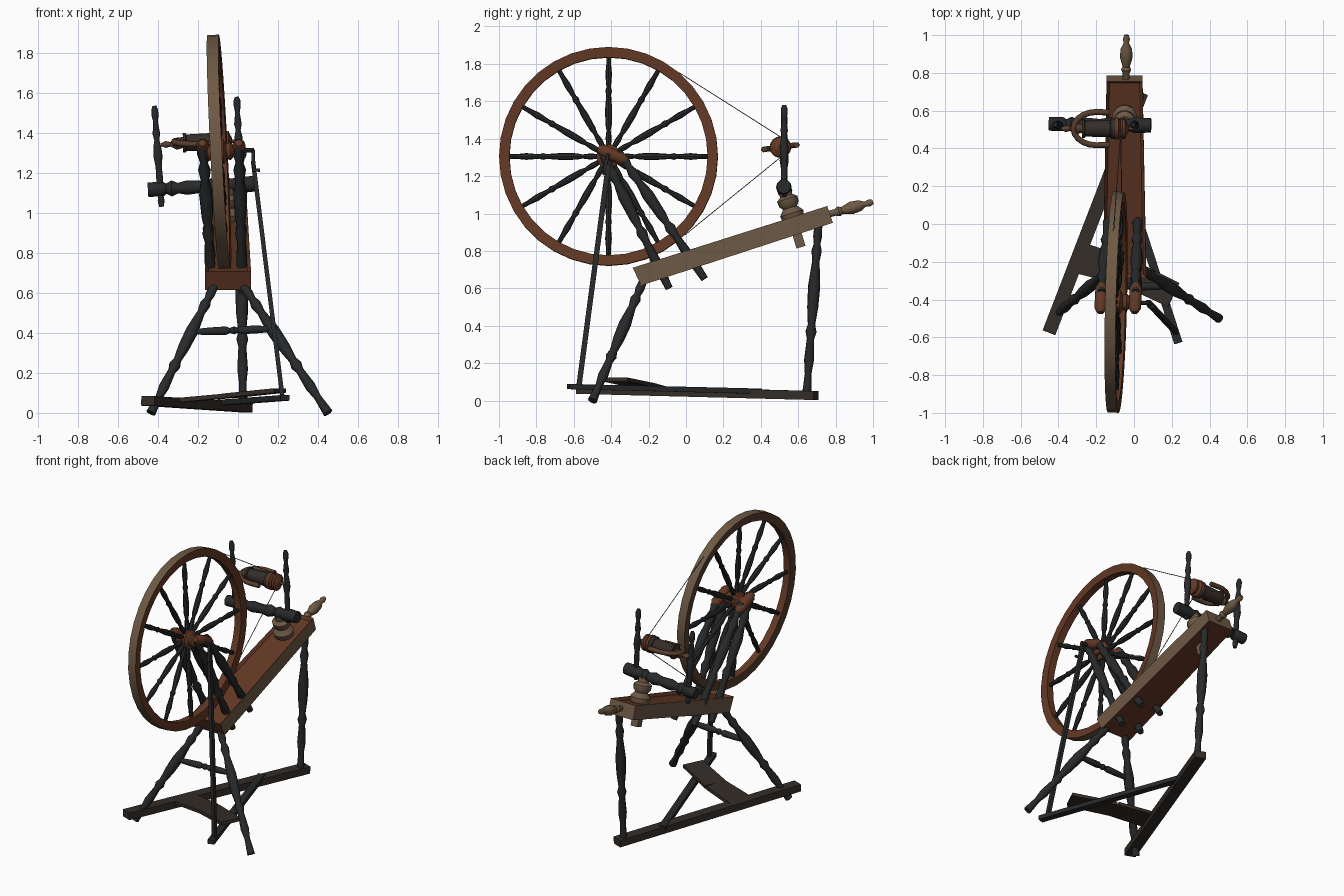
import bpy, bmesh, math
from mathutils import Vector, Matrix

if "Cube" in bpy.data.objects:
    bpy.data.objects.remove(bpy.data.objects["Cube"])


def mat(name, c):
    m = bpy.data.materials.new(name)
    m.diffuse_color = (*c, 1)
    m.use_nodes = True
    m.node_tree.nodes["Principled BSDF"].inputs["Base Color"].default_value = m.diffuse_color
    return m


CHAR = mat("charcoal wood", (0.021, 0.022, 0.023))
RUST = mat("rust brown wood", (0.125, 0.040, 0.018))
TAN = mat("worn tan wood", (0.155, 0.100, 0.058))
WALNUT = mat("walnut wood", (0.095, 0.048, 0.026))
DARK = mat("dark brown wood", (0.034, 0.026, 0.021))
CORD = mat("grey cord", (0.12, 0.11, 0.10))


def finish(name, bm, mats, smooth=True):
    bmesh.ops.recalc_face_normals(bm, faces=bm.faces)
    me = bpy.data.meshes.new(name)
    bm.to_mesh(me)
    bm.free()
    for m in mats:
        me.materials.append(m)
    ob = bpy.data.objects.new(name, me)
    bpy.context.collection.objects.link(ob)
    if smooth:
        bpy.ops.object.select_all(action='DESELECT')
        ob.select_set(True)
        bpy.context.view_layer.objects.active = ob
        bpy.ops.object.shade_smooth_by_angle(angle=math.radians(40))
    return ob


def add_lathe(bm, p0, p1, prof, seg=10):
    """Turned part from p0 to p1; prof is (fraction along, radius)."""
    p0, p1 = Vector(p0), Vector(p1)
    d = p1 - p0
    q = d.to_track_quat('Z', 'Y')
    rings = []
    for t, r in prof:
        rings.append([bm.verts.new(p0 + d * t + q @ Vector((r * math.cos(a), r * math.sin(a), 0)))
                      for a in [2 * math.pi * i / seg for i in range(seg)]])
    for a, b in zip(rings, rings[1:]):
        for i in range(seg):
            j = (i + 1) % seg
            bm.faces.new((a[i], a[j], b[j], b[i]))
    bm.faces.new(rings[0])
    bm.faces.new(rings[-1])


def lathe(name, p0, p1, prof, m, seg=10):
    bm = bmesh.new()
    add_lathe(bm, p0, p1, prof, seg)
    return finish(name, bm, [m])


def bar(name, p0, p1, w, h, m, w1=None):
    """Rectangular bar along p0-p1, optionally tapering in width."""
    p0, p1 = Vector(p0), Vector(p1)
    d = (p1 - p0).normalized()
    up = Vector((0, 0, 1)) if abs(d.z) < 0.8 else Vector((0, 1, 0))
    side = d.cross(up).normalized()
    up = side.cross(d)
    bm = bmesh.new()
    ends = []
    for p, ww in ((p0, w), (p1, w1 or w)):
        ends.append([bm.verts.new(p + side * sx * ww / 2 + up * sz * h / 2)
                     for sx, sz in ((-1, -1), (1, -1), (1, 1), (-1, 1))])
    a, b = ends
    bm.faces.new(a)
    bm.faces.new(b)
    for i in range(4):
        bm.faces.new((a[i], a[(i + 1) % 4], b[(i + 1) % 4], b[i]))
    return finish(name, bm, [m], False)


def tube(name, pts, r, m):
    cu = bpy.data.curves.new(name, 'CURVE')
    cu.dimensions = '3D'
    cu.bevel_depth, cu.bevel_resolution = r, 1
    cu.use_fill_caps = True
    sp = cu.splines.new('POLY')
    sp.points.add(len(pts) - 1)
    for p, co in zip(sp.points, pts):
        p.co = (*co, 1)
    cu.materials.append(m)
    ob = bpy.data.objects.new(name, cu)
    bpy.context.collection.objects.link(ob)
    return ob


# ---- drive wheel: rim, spokes, hub in a slightly leaning frame
C = Vector((-0.095, -0.414, 1.305))
V = Vector((0.025, 1, 0)).normalized()
N = V.cross(Vector((-0.05, 0, 1))).normalized()
U = N.cross(V)


def on_wheel(a, r, n=0.0):
    return C + V * (r * math.cos(a)) + U * (r * math.sin(a)) + N * n


bm = bmesh.new()
SEG = 36
sect = [(0.585, -0.029), (0.585, 0.029), (0.53, 0.024), (0.53, -0.024)]
rings = [[bm.verts.new(on_wheel(2 * math.pi * i / SEG, r, n)) for r, n in sect] for i in range(SEG)]
for i in range(SEG):
    a, b = rings[i], rings[(i + 1) % SEG]
    for k in range(4):
        f = bm.faces.new((a[k], a[(k + 1) % 4], b[(k + 1) % 4], b[k]))
        f.material_index = (1, 0, 0, 2)[k]
finish("wheel_rim", bm, [RUST, TAN, WALNUT])

SPOKE = [(0, .012), (.12, .016), (.2, .011), (.26, .017), (.42, .019), (.58, .013),
         (.62, .018), (.66, .012), (.8, .018), (.9, .013), (1, .012)]
bm = bmesh.new()
for i in range(12):
    a = math.radians(30 * i)
    add_lathe(bm, on_wheel(a, 0.04), on_wheel(a, 0.54), SPOKE, 8)
finish("wheel_spokes", bm, [CHAR])
lathe("wheel_hub", C - N * 0.075, C + N * 0.075,
      [(0, .028), (.12, .045), (.25, .04), (.35, .064), (.65, .064), (.75, .04), (.88, .045), (1, .028)], RUST, 14)
lathe("wheel_axle", C - N * 0.10, C + N * 0.175, [(0, .011), (1, .011)], CHAR, 8)

# ---- crank and footman rod
tip = C + N * 0.17
tube("crank", [tip, tip + Vector((0.005, -0.02, -0.10)), tip + Vector((0.035, -0.02, -0.10))], 0.01, CHAR)
bar("footman_rod", (0.075, -0.415, 1.26), (0.222, -0.572, 0.08), 0.022, 0.028, CHAR)

# ---- sloping bench: tapered plank with a recessed top
bm = bmesh.new()
lo, hi = [], []
for y, zt, y2, zb, hw in ((-0.285, 0.71, -0.24, 0.615, 0.115), (0.755, 1.04, 0.785, 0.95, 0.095)):
    hi.append([bm.verts.new((-0.05 + s * hw, y, zt)) for s in (-1, 1)])
    lo.append([bm.verts.new((-0.05 + s * hw, y2, zb)) for s in (-1, 1)])
top = bm.faces.new((hi[0][0], hi[0][1], hi[1][1], hi[1][0]))
bm.faces.new((lo[0][0], lo[1][0], lo[1][1], lo[0][1]))
for s in (0, 1):
    bm.faces.new((lo[0][s], lo[1][s], hi[1][s], hi[0][s])).material_index = 1
for e in (0, 1):
    bm.faces.new((lo[e][0], lo[e][1], hi[e][1], hi[e][0])).material_index = e
bmesh.ops.recalc_face_normals(bm, faces=bm.faces)
bmesh.ops.inset_individual(bm, faces=[top], thickness=0.022, depth=-0.02)
finish("bench", bm, [RUST, TAN], False)
lathe("tension_handle", (-0.042, 0.74, 0.99), (-0.04, 1.0, 1.062),
      [(0, .018), (.22, .018), (.3, .027), (.36, .019), (.55, .034), (.72, .03), (.84, .014),
       (.92, .019), (1, .012)], TAN, 12)

# ---- four raked wheel posts, two per side
POST = [(0, .018), (.08, .026), (.12, .018), (.17, .030), (.24, .02), (.34, .033), (.5, .027),
        (.56, .018), (.6, .03), (.66, .02), (.8, .027), (.86, .019), (.9, .024), (1, .02)]
for side, xt, xb in (("left", -0.178, -0.13), ("right", 0.003, 0.022)):
    lathe(side + "_wheel_post", (xt, -0.455, 1.34), (xb, -0.09, 0.60), POST, CHAR)
    lathe(side + "_brace_post", (xt + .005, -0.36, 1.33), (xb, 0.10, 0.65), POST, CHAR)
    lathe(side + "_axle_bearing", (xt, -0.47, 1.35), (xt + .008, -0.315, 1.28),
          [(0, .018), (.15, .033), (.85, .033), (1, .018)], RUST)

# ---- legs and stretcher
LEG = [(0, .02), (.1, .024), (.14, .018), (.18, .028), (.24, .02), (.38, .033), (.5, .03),
       (.6, .02), (.64, .03), (.68, .02), (.8, .027), (.88, .018), (1, .025)]
lathe("left_front_leg", (-0.105, -0.22, 0.66), (-0.435, -0.5, 0.0), LEG, CHAR)
lathe("right_front_leg", (0.01, -0.22, 0.66), (0.45, -0.5, 0.0), LEG, CHAR)
lathe("rear_leg", (0.015, 0.71, 0.97), (0.025, 0.645, 0.03), LEG, CHAR)
lathe("leg_stretcher", (-0.22, -0.33, 0.405), (0.18, -0.33, 0.42),
      [(0, .014), (.2, .02), (.4, .022), (.45, .013), (.5, .021), (.55, .013), (.6, .022), (.8, .02), (1, .014)], CHAR)

# ---- foot bar, treadle bar and treadle board
bar("foot_bar", (-0.45, -0.575, 0.06), (0.04, 0.695, 0.027), 0.072, 0.048, DARK)
bar("treadle_bar", (0.235, -0.63, 0.075), (-0.10, 0.40, 0.05), 0.045, 0.028, CHAR)
bar("treadle_board_inner", (-0.32, -0.17, 0.06), (-0.05, -0.25, 0.085), 0.17, 0.022, DARK, 0.15)
bar("treadle_board_outer", (-0.05, -0.25, 0.085), (0.21, -0.375, 0.112), 0.15, 0.022, DARK, 0.14)

# ---- flyer support: post through the bench, cross bar and two uprights
bar("support_tenon", (-0.05, 0.615, 0.82), (-0.05, 0.56, 1.0), 0.05, 0.05, TAN)
lathe("support_post", (-0.05, 0.575, 0.97), (-0.05, 0.525, 1.13),
      [(0, .06), (.2, .066), (.38, .04), (.5, .056), (.68, .058), (.78, .035), (1, .035)], TAN, 14)
lathe("cross_bar", (-0.45, 0.53, 1.115), (0.09, 0.522, 1.145),
      [(0, .036), (.14, .037), (.17, .026), (.22, .04), (.28, .026), (.36, .036), (.5, .03), (.6, .04),
       (.68, .027), (.73, .04), (.78, .032), (.84, .042), (1, .038)], CHAR, 12)
UPR = [(0, .012), (.06, .018), (.12, .014), (.3, .018), (.4, .016), (.5, .024), (.6, .02),
       (.66, .013), (.72, .02), (.84, .012), (.9, .018), (.96, .018), (1, .01)]
lathe("left_upright", (-0.382, 0.525, 1.03), (-0.418, 0.525, 1.535), UPR, CHAR)
lathe("right_upright", (0.014, 0.525, 1.09), (-0.006, 0.525, 1.58), UPR, CHAR)

# ---- flyer, bobbin and pulley
FY, FZ = 0.505, 1.355
lathe("flyer_spindle", (-0.385, FY, 1.34), (0.01, FY, 1.36),
      [(0, .008), (.06, .018), (.12, .012), (.2, .03), (.28, .022), (.3, .009), (1, .009)], WALNUT)
lathe("bobbin", (-0.275, FY, FZ - .005), (-0.10, FY, FZ),
      [(0, .05), (.08, .05), (.1, .042), (.85, .046), (.88, .055), (1, .055)], DARK, 14)
lathe("drive_pulley", (-0.10, FY, FZ), (-0.03, FY, FZ),
      [(0, .058), (.25, .058), (.4, .042), (.55, .054), (.75, .054), (.9, .03), (1, .02)], RUST, 16)
arc = [(-0.20 - 0.12 * math.sin(a), FY + 0.088 * math.cos(a), FZ + 0.012 * math.cos(a))
       for a in [math.pi * i / 10 for i in range(11)]]
arc = [(-0.13, FY + 0.085, FZ + 0.012)] + arc + [(-0.13, FY - 0.085, FZ - 0.012)]
tube("flyer_arms", arc, 0.016, WALNUT)

# ---- drive cord
for nm, a, z in (("upper", 50, .055), ("lower", -46, -.055)):
    tube(nm + "_drive_cord", [on_wheel(math.radians(a), 0.586), (-0.07, FY, FZ + z)], 0.0025, CORD)
